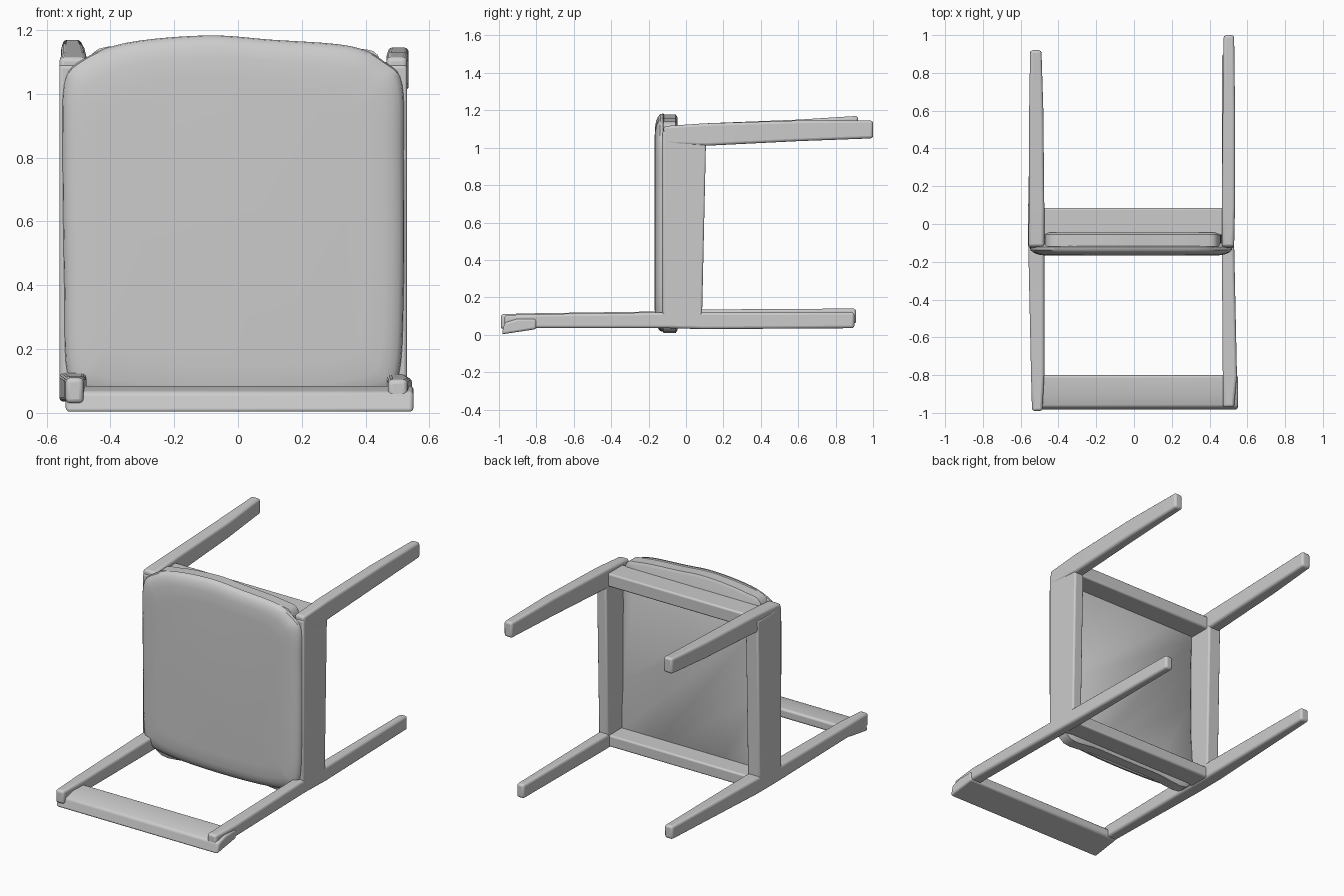
import bpy, bmesh
from mathutils import Vector

if "Cube" in bpy.data.objects:
    bpy.data.objects.remove(bpy.data.objects["Cube"])


def finish(name, bm, bevel, segments=3):
    """Turn a bmesh into a softly bevelled, smooth-shaded object."""
    bmesh.ops.recalc_face_normals(bm, faces=bm.faces[:])
    me = bpy.data.meshes.new(name)
    bm.to_mesh(me)
    bm.free()
    ob = bpy.data.objects.new(name, me)
    bpy.context.collection.objects.link(ob)
    if bevel:
        mod = ob.modifiers.new("soft_edges", 'BEVEL')
        mod.width = bevel
        mod.segments = segments
        mod.limit_method = 'ANGLE'
        mod.angle_limit = 0.6
    bpy.ops.object.select_all(action='DESELECT')
    bpy.context.view_layer.objects.active = ob
    ob.select_set(True)
    bpy.ops.object.shade_smooth_by_angle(angle=0.7)
    return ob


def loft(name, rings, bevel, segments=3):
    """Skin a closed solid through rings of points."""
    bm = bmesh.new()
    loops = [[bm.verts.new(p) for p in ring] for ring in rings]
    n = len(loops[0])
    for a, b in zip(loops, loops[1:]):
        for i in range(n):
            j = (i + 1) % n
            bm.faces.new((a[i], a[j], b[j], b[i]))
    bm.faces.new(loops[0])
    bm.faces.new(loops[-1])
    return finish(name, bm, bevel, segments)


def beam(name, sections, bevel=0.014):
    """Tapered beam along y; each section is y, x0, x1, z0, z1."""
    return loft(name, [[(x0, y, z0), (x1, y, z0), (x1, y, z1), (x0, y, z1)]
                       for y, x0, x1, z0, z1 in sections], bevel)


def smooth_outline(pts, steps=5):
    """Closed Catmull-Rom outline through a few points."""
    out, n = [], len(pts)
    for i in range(n):
        a, b, c, d = (Vector(pts[(i + k - 1) % n]) for k in range(4))
        for s in range(steps):
            t = s / steps
            out.append(0.5 * (2 * b + (c - a) * t + (2 * a - 5 * b + 4 * c - d) * t * t
                              + (3 * b - a - 3 * c + d) * t ** 3))
    return out


def padded(name, outline, layers, centre):
    """Upholstered slab: outline in x,z repeated at y with an inward offset."""
    c = Vector(centre)
    rings = []
    for y, off in layers:
        ring = []
        for p in outline:
            d = p - c
            kx, kz = 1 - off / 0.53, 1 - off / 0.53
            ring.append((c.x + d.x * kx, y, c.y + d.y * kz))
        rings.append(ring)
    return loft(name, rings, 0)


# Front legs (the chair lies on its back, so they point along +y)
beam("front_leg_right", [(-0.12, 0.465, 0.53, 1.02, 1.115), (0.1, 0.465, 0.535, 1.01, 1.13),
                         (0.6, 0.47, 0.535, 1.035, 1.145), (1.0, 0.475, 0.53, 1.05, 1.145)])
beam("front_leg_left", [(-0.12, -0.56, -0.475, 1.02, 1.115), (0.1, -0.555, -0.475, 1.02, 1.13),
                        (0.6, -0.555, -0.48, 1.05, 1.15), (0.92, -0.55, -0.49, 1.075, 1.17)])

# Back posts, running on as the back legs
beam("back_post_right", [(-0.97, 0.47, 0.53, 0.03, 0.105), (-0.8, 0.47, 0.545, 0.035, 0.11),
                         (-0.1, 0.465, 0.53, 0.035, 0.12), (0.1, 0.465, 0.53, 0.03, 0.12),
                         (0.9, 0.465, 0.515, 0.035, 0.12)])
beam("back_post_left", [(-0.99, -0.54, -0.485, 0.03, 0.11), (-0.8, -0.545, -0.475, 0.035, 0.115),
                        (-0.1, -0.56, -0.475, 0.035, 0.125), (0.1, -0.56, -0.475, 0.035, 0.135),
                        (0.91, -0.545, -0.49, 0.06, 0.14)])

# Side rails
for label, x0, x1 in (("left", -0.56, -0.475), ("right", 0.465, 0.53)):
    rings = [[(x0, -0.125, z), (x1, -0.125, z), (x1, y1, z), (x0, y1, z)]
             for z, y1 in ((0.06, 0.085), (1.09, 0.108))]
    loft("side_rail_" + label, rings, 0.01)

# Front and rear seat rails
for label, z0, z1, y1 in (("front", 1.02, 1.1, 0.085), ("rear", 0.04, 0.11, 0.075)):
    beam("seat_rail_" + label, [(-0.06, -0.5, 0.49, z0, z1), (y1, -0.5, 0.49, z0, z1)], 0.01)

# Cushion pad, lapping over the side rails
pad = smooth_outline([(-0.535, 0.12), (-0.47, 0.05), (-0.2, 0.02), (0.2, 0.02), (0.44, 0.05),
                      (0.505, 0.12), (0.52, 0.4), (0.52, 0.8), (0.515, 1.03), (0.46, 1.1),
                      (0.35, 1.15), (0.1, 1.17), (-0.1, 1.183), (-0.35, 1.16),
                      (-0.49, 1.105), (-0.545, 1.03), (-0.55, 0.8), (-0.545, 0.4)])
padded("seat_cushion", pad,
       [(-0.1, 0.03), (-0.112, 0.01), (-0.122, 0), (-0.138, 0.003),
        (-0.15, 0.016), (-0.159, 0.035), (-0.165, 0.06), (-0.168, 0.12)], (-0.015, 0.6))

# Cushion body between the rails, with the bowed front edge
body = smooth_outline([(-0.47, 0.04), (-0.2, 0.025), (0.2, 0.025), (0.46, 0.04),
                       (0.462, 0.4), (0.462, 0.8), (0.45, 1.095), (0.35, 1.145),
                       (0.1, 1.165), (-0.1, 1.178), (-0.35, 1.155), (-0.47, 1.1),
                       (-0.472, 0.8), (-0.472, 0.4)])
padded("seat_base", body, [(-0.045, 0.015), (-0.055, 0), (-0.12, 0), (-0.13, 0.02)], (-0.01, 0.6))

# Top rail of the backrest, a tilted slab across the posts
profile = [(-0.985, 0.002), (-0.8, 0.03), (-0.8, 0.085), (-0.9, 0.085), (-0.97, 0.065)]
loft("backrest", [[(x, y, z) for y, z in profile] for x in (-0.54, 0.55)], 0.012)
